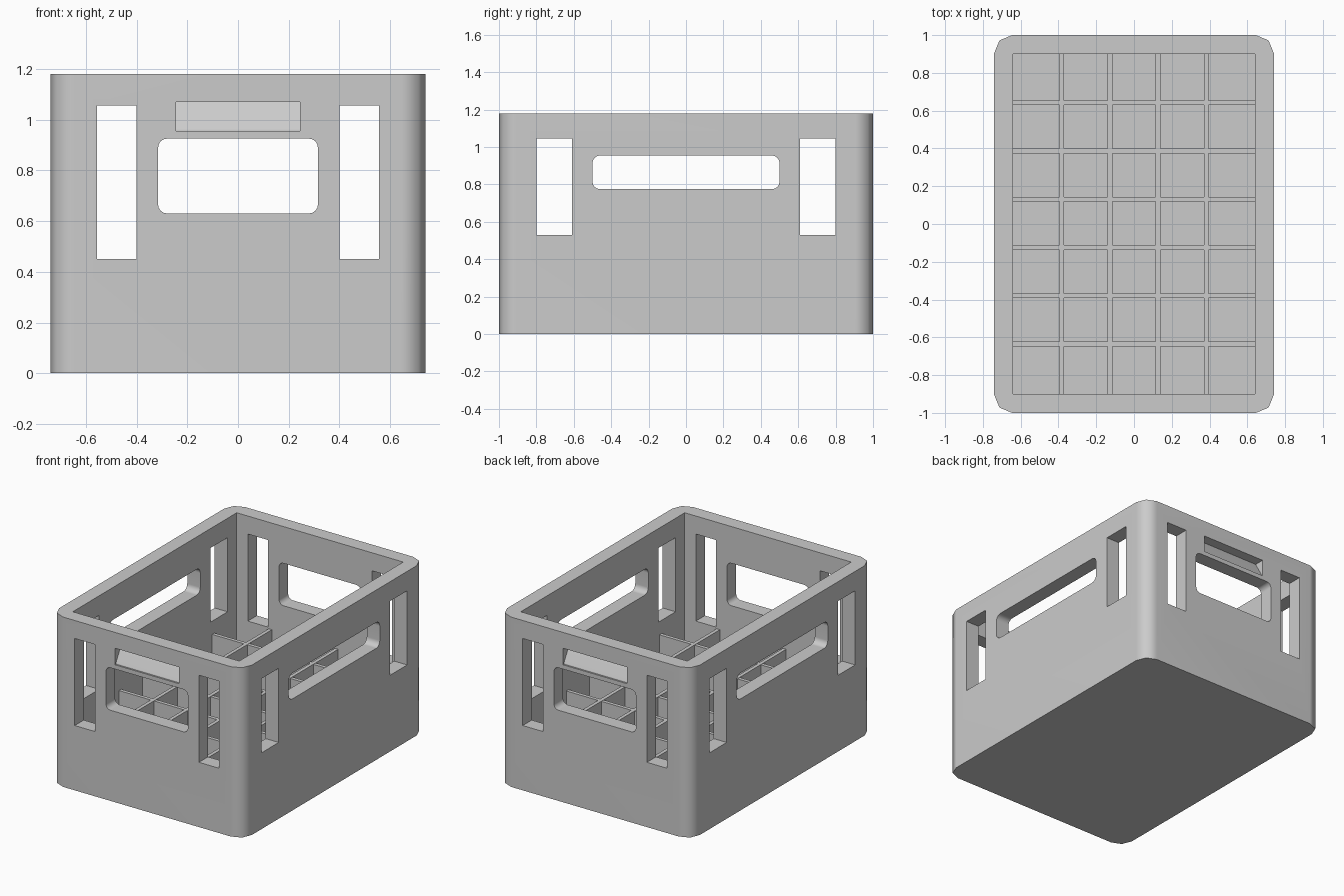
import bpy, bmesh
from math import radians
from mathutils import Matrix, Vector

cube = bpy.data.objects.get("Cube")
if cube:
    bpy.data.objects.remove(cube, do_unlink=True)

HX, HY, H = 0.74, 1.0, 1.18      # outer half sizes and height
WALL, FLOOR, GRID = 0.1, 0.1, 0.44

grey = bpy.data.materials.new("grey plastic")
grey.use_nodes = True
grey.diffuse_color = (0.6, 0.6, 0.6, 1)
grey.node_tree.nodes["Principled BSDF"].inputs["Base Color"].default_value = grey.diffuse_color


def finish(name, bm):
    bmesh.ops.recalc_face_normals(bm, faces=bm.faces)
    mesh = bpy.data.meshes.new(name)
    bm.to_mesh(mesh)
    bm.free()
    mesh.materials.append(grey)
    obj = bpy.data.objects.new(name, mesh)
    bpy.context.collection.objects.link(obj)
    return obj


def add_box(bm, lo, hi, round_axis=None, radius=0, segments=2):
    """Box between two corners, with the edges along one axis rounded."""
    lo, hi = Vector(lo), Vector(hi)
    matrix = Matrix.Translation((lo + hi) / 2) @ Matrix.Diagonal((*(hi - lo), 1))
    verts = bmesh.ops.create_cube(bm, size=1, matrix=matrix)["verts"]
    if round_axis is not None:
        edges = {e for v in verts for e in v.link_edges
                 if abs((e.verts[0].co - e.verts[1].co).normalized()[round_axis]) > 0.9}
        bmesh.ops.bevel(bm, geom=list(edges), offset=radius, segments=segments,
                        profile=0.5, affect='EDGES')


def box(name, lo, hi, **rounding):
    bm = bmesh.new()
    add_box(bm, lo, hi, **rounding)
    return finish(name, bm)


def cut(target, cutter):
    bpy.context.view_layer.objects.active = target
    mod = target.modifiers.new("cut", 'BOOLEAN')
    mod.operation, mod.solver, mod.object = 'DIFFERENCE', 'EXACT', cutter
    bpy.ops.object.modifier_apply(modifier=mod.name)
    bpy.data.objects.remove(cutter, do_unlink=True)


def wedge(name, side):
    """Label recess cutter: sloping back, deepest at the top."""
    bm = bmesh.new()
    profile = [(1.05, 0.955), (0.99, 0.955), (0.99, 0.965), (0.93, 1.07), (1.05, 1.07)]
    face = bm.faces.new([bm.verts.new((-0.245, side * y, z)) for y, z in profile])
    ext = bmesh.ops.extrude_face_region(bm, geom=[face])["geom"]
    bmesh.ops.translate(bm, vec=(0.49, 0, 0),
                        verts=[v for v in ext if isinstance(v, bmesh.types.BMVert)])
    return finish(name, bm)


# Crate body with rounded outer corners and a square cavity
crate = box("crate_body", (-HX, -HY, 0), (HX, HY, H), round_axis=2, radius=0.095)
cut(crate, box("cavity", (WALL - HX, WALL - HY, FLOOR), (HX - WALL, HY - WALL, H + 1)))

# Hand holes through the end and side walls
cut(crate, box("end_handles", (-0.315, -2, 0.63), (0.315, 2, 0.925),
               round_axis=1, radius=0.035, segments=4))
cut(crate, box("side_handles", (-2, -0.5, 0.775), (2, 0.5, 0.955),
               round_axis=0, radius=0.04, segments=4))

# Upright windows and label recesses
for s in (-1, 1):
    xs = sorted((s * 0.4, s * 0.555))
    ys = sorted((s * 0.61, s * 0.8))
    cut(crate, box("end_windows", (xs[0], -2, 0.45), (xs[1], 2, 1.055)))
    cut(crate, box("side_windows", (-2, ys[0], 0.53), (2, ys[1], 1.045)))
    cut(crate, wedge("label_recess", s))

bpy.ops.object.select_all(action='DESELECT')
crate.select_set(True)
bpy.context.view_layer.objects.active = crate
bpy.ops.object.shade_smooth_by_angle(angle=radians(50))
weighted = crate.modifiers.new("weighted normals", 'WEIGHTED_NORMAL')
weighted.keep_sharp = True


# Bottle dividers on the floor: five cells across, seven along
T = 0.0125
for i in range(4):
    x = -0.382 + i * 0.2547
    box(f"long_divider_{i + 1}", (x - T, WALL - HY, FLOOR), (x + T, HY - WALL, GRID))
for i in range(6):
    y = -0.635 + i * 0.2555
    box(f"cross_divider_{i + 1}", (WALL - HX, y - T, FLOOR), (HX - WALL, y + T, GRID - 0.002))
